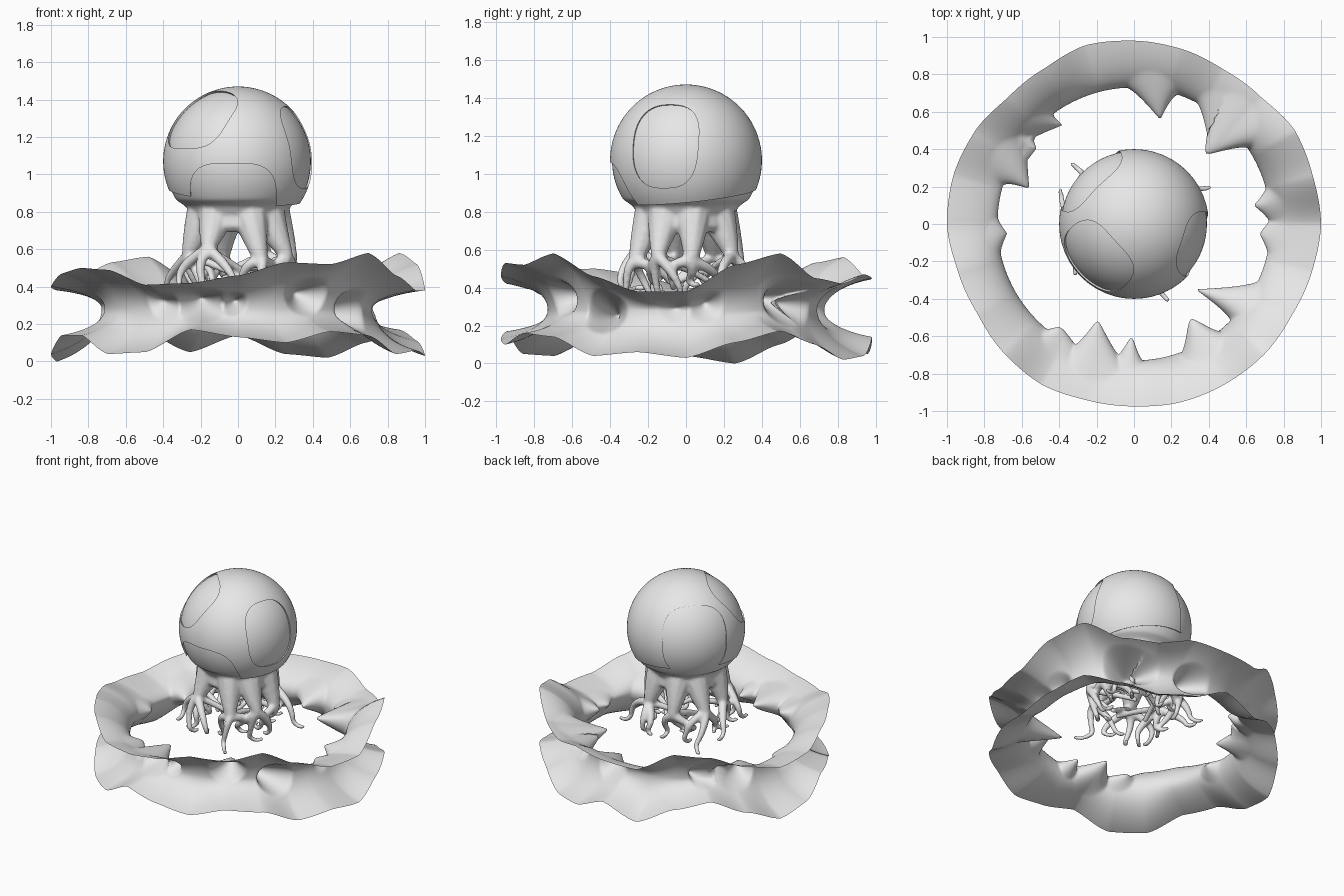
import bpy, bmesh, math, random
from mathutils import Vector, Matrix

random.seed(4)
cube = bpy.data.objects.get("Cube")
if cube:
    bpy.data.objects.remove(cube, do_unlink=True)

grey = bpy.data.materials.new("plain_grey")
grey.use_nodes = True
grey.diffuse_color = (0.8, 0.8, 0.8, 1)
grey.node_tree.nodes["Principled BSDF"].inputs["Base Color"].default_value = (0.8, 0.8, 0.8, 1)


def add_object(name, bm):
    mesh = bpy.data.meshes.new(name)
    bm.to_mesh(mesh)
    bm.free()
    mesh.materials.append(grey)
    obj = bpy.data.objects.new(name, mesh)
    bpy.context.collection.objects.link(obj)
    return obj


def select_only(obj):
    bpy.ops.object.select_all(action='DESELECT')
    obj.select_set(True)
    bpy.context.view_layer.objects.active = obj


def lathe(bm, profile, steps=96):
    verts = [bm.verts.new((r, 0, z)) for r, z in profile]
    edges = [bm.edges.new(pair) for pair in zip(verts, verts[1:])]
    bmesh.ops.spin(bm, geom=verts + edges, cent=(0, 0, 0), axis=(0, 0, 1),
                   angle=math.tau, steps=steps, use_merge=True)
    bmesh.ops.remove_doubles(bm, verts=bm.verts, dist=0.0005)
    bmesh.ops.recalc_face_normals(bm, faces=bm.faces)


def arc(radius, start, end, count=40):
    for i in range(count + 1):
        a = math.radians(start + (end - start) * i / count)
        yield max(radius * math.sin(a), 0), CENTRE.z + radius * math.cos(a)


def tube(bm, a, b, c, r0, r1, steps=14, sides=10):
    """Tapered tube that passes along a curve from a to c, pulled towards b."""
    rings = []
    for i in range(steps + 1):
        t = i / steps
        p = a * (1 - t) ** 2 + b * 2 * t * (1 - t) + c * t * t
        tangent = (b - a) * (1 - t) + (c - b) * t
        frame = Matrix.Translation(p) @ tangent.to_track_quat('Z', 'Y').to_matrix().to_4x4()
        r = r0 + (r1 - r0) * t
        rings.append([bm.verts.new(frame @ Vector((r * math.cos(k * math.tau / sides),
                                                   r * math.sin(k * math.tau / sides), 0)))
                      for k in range(sides)])
    for low, high in zip(rings, rings[1:]):
        for k in range(sides):
            n = (k + 1) % sides
            bm.faces.new((low[k], low[n], high[n], high[k]))
    bm.faces.new(rings[0][::-1])
    bm.faces.new(rings[-1])


def polar(angle, r, z):
    return Vector((r * math.cos(angle), r * math.sin(angle), z))


CENTRE = Vector((0, 0, 1.07))

# Head, neck and roots, melted into one smooth body
bm = bmesh.new()
lathe(bm, list(arc(0.39, 0, 122)) + [(0.28, 0.83), (0.25, 0.78), (0.255, 0.72),
                                     (0.225, 0.69), (0.15, 0.73), (0, 0.77)])
LEGS = 8
for i in range(LEGS):
    ang = math.tau * (i + 0.3) / LEGS + random.uniform(-0.12, 0.12)
    foot = polar(ang + random.uniform(-0.1, 0.1), random.uniform(0.27, 0.31),
                 random.uniform(0.53, 0.6))
    tube(bm, polar(ang, 0.17, 0.82), polar(ang, 0.24, 0.68), foot, 0.11, 0.036)
    for spread in (-0.45, 0.05, 0.5):
        turn = ang + spread + random.uniform(-0.15, 0.15)
        reach = random.uniform(0.16, 0.39)
        knee = polar(turn, (0.3 + reach) / 2 + 0.03, random.uniform(0.46, 0.54))
        tip = polar(turn + random.uniform(-0.2, 0.2), reach, random.uniform(0.36, 0.45))
        tube(bm, foot, knee, tip, 0.033, 0.018)
        # Small curling twig
        end = tip + Vector((random.uniform(-0.1, 0.1), random.uniform(-0.1, 0.1), -0.02))
        tube(bm, tip, (tip + end) / 2 + Vector((0, 0, -0.04)), end, 0.018, 0.014)
    # Inner strand crossing beneath the neck
    tube(bm, foot, polar(ang + 0.4, 0.14, 0.52),
         polar(ang + random.uniform(0.9, 1.6), 0.15, random.uniform(0.42, 0.54)), 0.027, 0.017)
body = add_object("head_and_roots", bm)
remesh = body.modifiers.new("melt", 'REMESH')
remesh.mode = 'VOXEL'
remesh.voxel_size = 0.0105
remesh.use_smooth_shade = True
smooth = body.modifiers.new("soften", 'SMOOTH')
smooth.factor = 0.5
smooth.iterations = 7

# Thin tilted shell over the head
bm = bmesh.new()
lathe(bm, list(arc(0.4, 0, 118)) + list(arc(0.37, 118, 0)))
bmesh.ops.rotate(bm, verts=bm.verts, cent=CENTRE,
                 matrix=Matrix.Rotation(math.radians(8), 3, Vector((1, 1, 0))))
shell = add_object("head_shell", bm)

# Rounded windows cut through the shell: direction, half width, half height
windows = [((0.37, -0.12, 0.09), 0.18, 0.225),
           ((-0.22, -0.2, 0.25), 0.21, 0.2),
           ((-0.27, 0.27, 0.06), 0.22, 0.24),
           ((-0.03, -0.34, -0.21), 0.23, 0.2)]
for direction, width, height in windows:
    d = Vector(direction).normalized()
    frame = (Matrix.Translation(CENTRE + d * 0.4)
             @ d.to_track_quat('Z', 'Y').to_matrix().to_4x4())
    bm = bmesh.new()
    bmesh.ops.create_cone(bm, cap_ends=True, segments=48, radius1=1, radius2=1, depth=0.5)
    # Swell the circle towards a rounded square
    for v in bm.verts:
        swell = (abs(v.co.x) ** 2.7 + abs(v.co.y) ** 2.7) ** (-1 / 2.7)
        v.co = frame @ Vector((v.co.x * swell * width, v.co.y * swell * height, v.co.z))
    cutter = add_object("window_cutter", bm)
    cutter.hide_render = True
    select_only(shell)
    cut = shell.modifiers.new("window", 'BOOLEAN')
    cut.operation = 'DIFFERENCE'
    cut.solver = 'EXACT'
    cut.object = cutter
    bpy.ops.object.modifier_apply(modifier=cut.name)
    bpy.data.objects.remove(cutter, do_unlink=True)
select_only(shell)
bpy.ops.object.shade_smooth_by_angle(angle=math.radians(35))

# Wavy ring: lip heights and radius every fifteen degrees, counter-clockwise from +x
upper = [.38, .52, .58, .45, .42, .47, .45, .44, .56, .53, .44, .38,
         .4, .47, .5, .49, .41, .42, .46, .53, .52, .58, .46, .38]
lower = [.03, .11, .17, .1, .02, .04, .14, .05, .15, .2, .1, 0,
         .04, .14, .14, .04, .05, .17, .13, .1, .16, .14, .04, .06]
rim = [1, .99, .995, .96, .955, .97, .98, .99, .96, .955, .985, 1,
       1, .975, .965, .98, .99, .975, .975, .985, .985, .985, .975, .985]

# Hollow thorns drawn out of the inner wall: base, tip, width
thorns = [((.1, .72, .3), (.14, .55, .3), .14),
          ((.52, .54, .36), (.36, .35, .36), .17),
          ((.45, .6, .33), (.4, .44, .32), .13),
          ((.6, -.42, .27), (.33, -.35, .25), .13),
          ((.36, -.64, .37), (.28, -.46, .38), .13),
          ((-.2, -.71, .33), (-.19, -.49, .35), .15),
          ((-.03, -.73, .32), (-.01, -.58, .33), .08),
          ((-.38, -.62, .34), (-.38, -.51, .35), .12),
          ((-.64, .34, .3), (-.55, .18, .3), .15),
          ((-.52, .52, .32), (-.38, .53, .3), .12),
          ((-.6, .42, .3), (-.52, .4, .34), .1),
          ((.73, .1, .31), (.64, .1, .32), .1),
          ((.73, -.06, .31), (.66, -.05, .3), .1),
          ((-.73, -.06, .28), (-.68, -.05, .28), .1)]
thorns = [(Vector(b), Vector(t), w) for b, t, w in thorns]


def sample(table, turn):
    x = turn * len(table)
    i, f = int(x), x % 1
    f = 0.5 * f + 0.5 * f * f * (3 - 2 * f)
    return table[i % len(table)] * (1 - f) + table[(i + 1) % len(table)] * f


bm = bmesh.new()
AROUND, ACROSS, WAIST, INNER = 384, 54, 0.28, 0.73
columns = []
for i in range(AROUND):
    turn = i / AROUND
    column = []
    for j in range(ACROSS + 1):
        u = 2 * j / ACROSS - 1
        lip = sample(upper if u > 0 else lower, turn)
        rise = 0.5 * abs(u) + 0.5 * math.sin(abs(u) * math.pi / 2)
        outer = sample(rim, turn)
        p = polar(turn * math.tau, outer - (outer - INNER) * math.cos(u * math.pi / 2),
                  WAIST + (lip - WAIST) * rise)
        # Only the strongest thorn pulls, so neighbours stay separate
        pulls = [(tip - base) * max(0, 1 - (p - base).length / width) ** 1.3
                 for base, tip, width in thorns]
        column.append(bm.verts.new(p + max(pulls, key=lambda pull: pull.length)))
    columns.append(column)
for i in range(AROUND):
    a, b = columns[i], columns[(i + 1) % AROUND]
    for j in range(ACROSS):
        bm.faces.new((a[j], b[j], b[j + 1], a[j + 1])).smooth = True
add_object("wavy_ring", bm)
